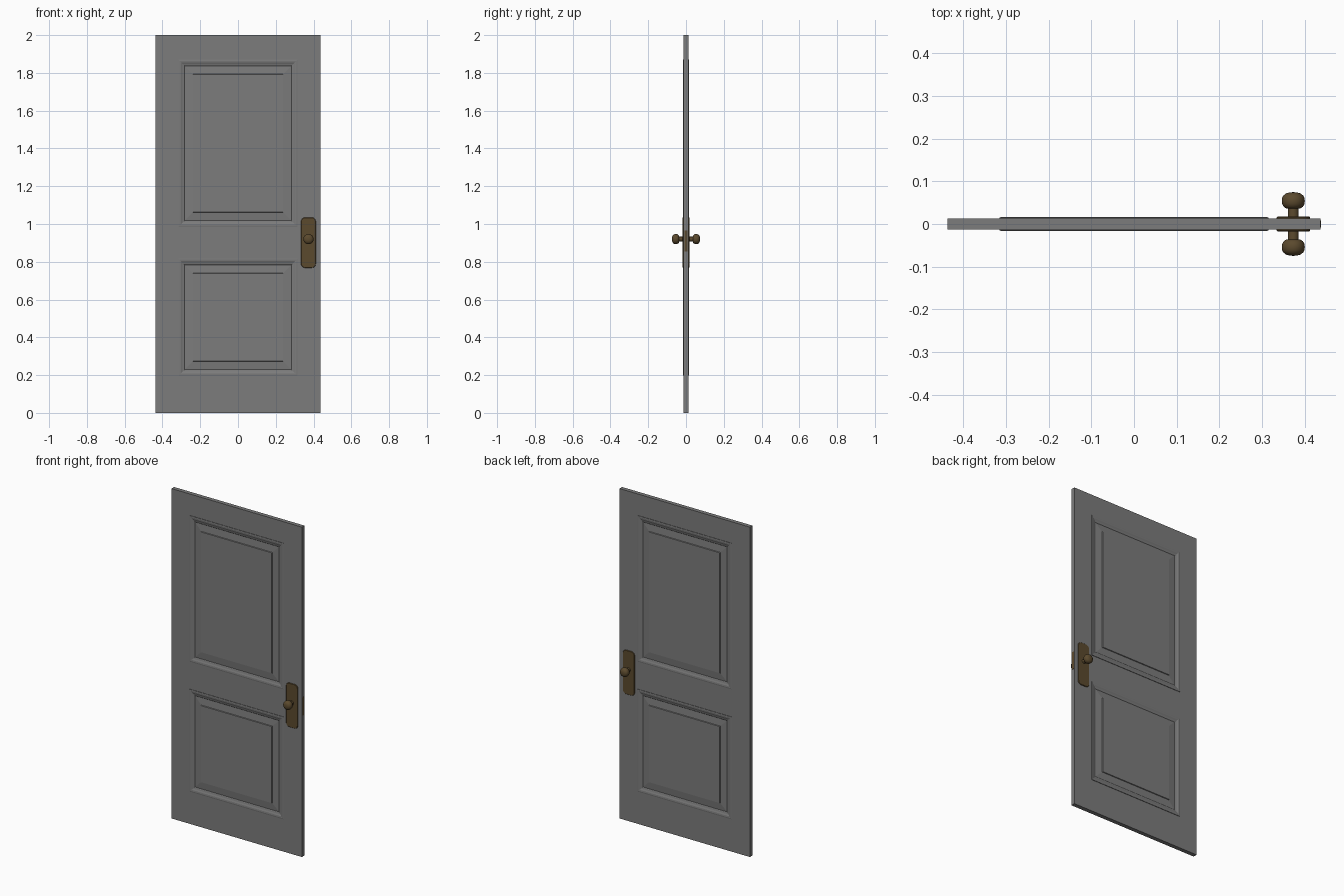
import bpy, bmesh, math
from mathutils import Matrix

if "Cube" in bpy.data.objects:
    bpy.data.objects.remove(bpy.data.objects["Cube"])


def material(name, rgb):
    m = bpy.data.materials.new(name)
    m.diffuse_color = (*rgb, 1)
    m.use_nodes = True
    m.node_tree.nodes["Principled BSDF"].inputs["Base Color"].default_value = m.diffuse_color
    return m


GREY = material("grey paint", (0.20, 0.20, 0.20))
BRASS = material("aged brass", (0.105, 0.068, 0.027))


def finish(bm, name, mat, smooth=False):
    bmesh.ops.remove_doubles(bm, verts=bm.verts, dist=1e-5)
    bmesh.ops.recalc_face_normals(bm, faces=bm.faces)
    me = bpy.data.meshes.new(name)
    bm.to_mesh(me)
    bm.free()
    me.materials.append(mat)
    ob = bpy.data.objects.new(name, me)
    bpy.context.collection.objects.link(ob)
    if smooth:
        bpy.context.view_layer.objects.active = ob
        ob.select_set(True)
        bpy.ops.object.shade_smooth_by_angle(angle=math.radians(35))
        ob.select_set(False)
    return ob


W, H, T = 0.437, 2.0, 0.0125
PX = 0.315
PANELS = [(0.197, 0.817), (0.985, 1.87)]
# panel moulding profile: (inset from opening edge, half thickness)
PROFILE = [(0, T), (0, 0.0155), (0.006, 0.0165), (0.014, 0.0155), (0.022, 0.012),
           (0.030, 0.010), (0.033, 0.008), (0.076, 0.0125), (0.078, 0.0165)]

# door leaf with moulded panels on both sides
bm = bmesh.new()
xs = [-W, -PX, PX, W]
zs = [0, *PANELS[0], *PANELS[1], H]


def quad(*pts):
    bm.faces.new([bm.verts.new(p) for p in pts])


for s in (-1, 1):
    for i in range(3):
        for j in range(5):
            if i == 1 and j in (1, 3):
                continue
            x0, x1, z0, z1 = xs[i], xs[i + 1], zs[j], zs[j + 1]
            quad((x0, s*T, z0), (x1, s*T, z0), (x1, s*T, z1), (x0, s*T, z1))
    for z0, z1 in PANELS:
        rings = []
        for d, y in PROFILE:
            x = PX - d
            rings.append([bm.verts.new(p) for p in (
                (-x, s*y, z0 + d), (x, s*y, z0 + d), (x, s*y, z1 - d), (-x, s*y, z1 - d))])
        for a, b in zip(rings, rings[1:]):
            for k in range(4):
                n = (k + 1) % 4
                bm.faces.new((a[k], a[n], b[n], b[k]))
        bm.faces.new(rings[-1])
for a, b in zip(xs, xs[1:]):
    for z in (0, H):
        quad((a, -T, z), (b, -T, z), (b, T, z), (a, T, z))
for a, b in zip(zs, zs[1:]):
    for x in (-W, W):
        quad((x, -T, a), (x, T, a), (x, T, b), (x, -T, b))
finish(bm, "door_leaf", GREY)

KX, KZ = 0.373, 0.92


def rounded_plate(name, s):
    # tall plate with rounded corners and a chamfered front edge
    z0, z1, hw, r = 0.768, 1.035, 0.039, 0.022
    bm = bmesh.new()
    rings = []
    for inset, y in ((0, 0.012), (0, 0.0155), (0.002, 0.0175)):
        ring = []
        for q, (cx, cz) in enumerate(((hw - r, z1 - r), (r - hw, z1 - r),
                                      (r - hw, z0 + r), (hw - r, z0 + r))):
            for k in range(7):
                a = math.pi / 2 * (q + k / 6)
                ring.append(bm.verts.new((KX + cx + (r - inset) * math.cos(a), s*y,
                                          cz + (r - inset) * math.sin(a))))
        rings.append(ring)
    n = len(rings[0])
    for a, b in zip(rings, rings[1:]):
        for k in range(n):
            bm.faces.new((a[k], a[(k + 1) % n], b[(k + 1) % n], b[k]))
    bm.faces.new(rings[0])
    bm.faces.new(rings[-1])
    finish(bm, name, BRASS)


def knob(name, s):
    # turned knob: (radius, distance from door centre)
    prof = [(0.0125, 0.012), (0.0125, 0.036), (0.018, 0.037), (0.023, 0.041),
            (0.0262, 0.047), (0.027, 0.054), (0.0262, 0.061), (0.023, 0.067),
            (0.017, 0.0715), (0.009, 0.074), (0, 0.0745)]
    bm = bmesh.new()
    vs = [bm.verts.new((KX + r, s*y, KZ)) for r, y in prof]
    es = [bm.edges.new(p) for p in zip(vs, vs[1:])]
    bmesh.ops.spin(bm, geom=vs + es, cent=(KX, 0, KZ), axis=(0, 1, 0),
                   angle=2 * math.pi, steps=28)
    finish(bm, name, BRASS, True)


for label, s in (("front", -1), ("back", 1)):
    rounded_plate(label + "_handle_plate", s)
    knob(label + "_knob", s)

# latch plate on the door edge
bm = bmesh.new()
bmesh.ops.create_cube(bm, size=1, matrix=Matrix.Translation((W, 0, KZ - 0.01))
                      @ Matrix.Diagonal((0.002, 0.017, 0.11, 1)))
finish(bm, "latch_plate", BRASS)
